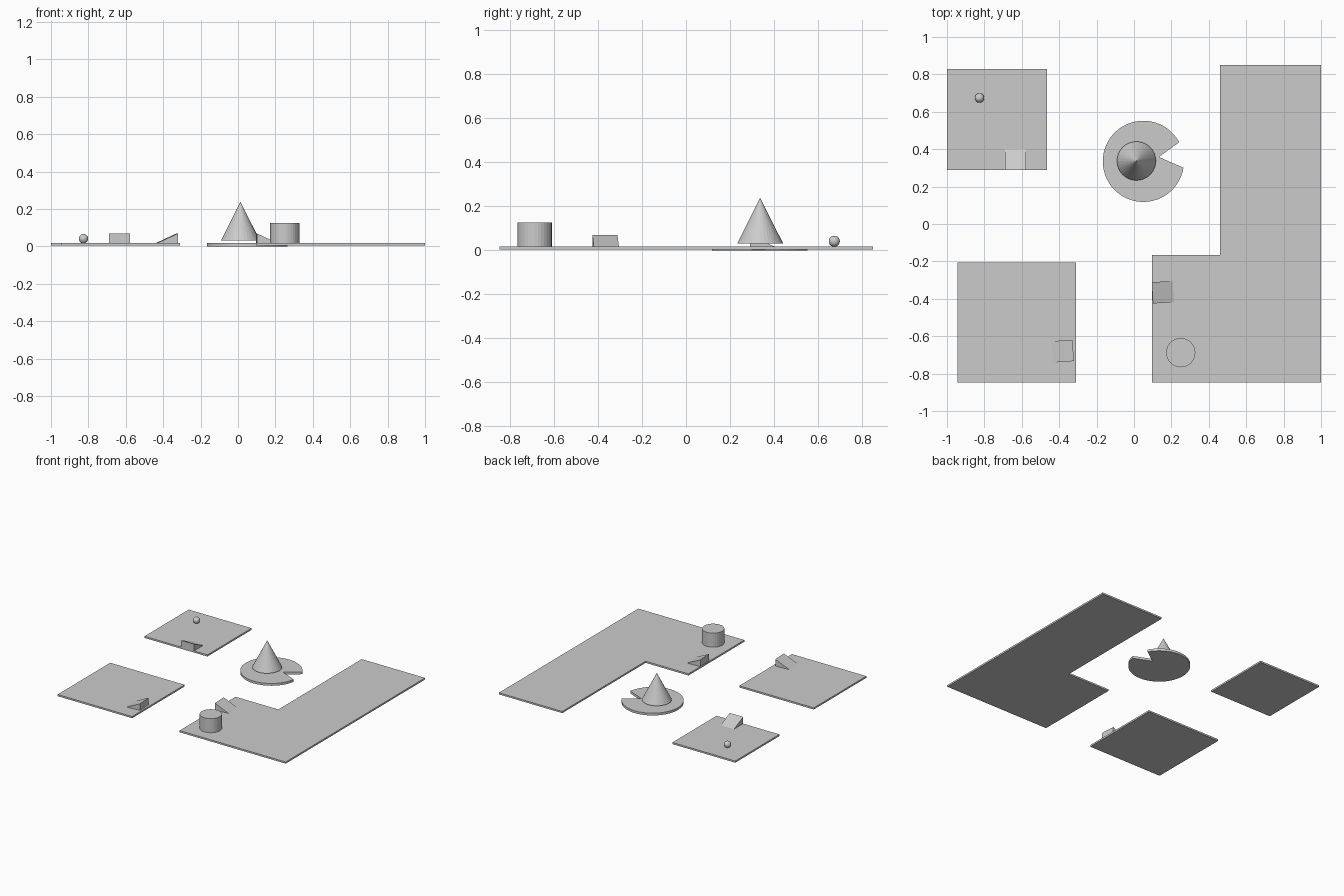
import bpy, bmesh, math
from mathutils import Matrix

if "Cube" in bpy.data.objects:
    bpy.data.objects.remove(bpy.data.objects["Cube"])

SLAB_BOTTOM, SLAB_TOP = 0.004, 0.017


def add_object(name, bm):
    bmesh.ops.recalc_face_normals(bm, faces=bm.faces)
    mesh = bpy.data.meshes.new(name)
    bm.to_mesh(mesh)
    bm.free()
    obj = bpy.data.objects.new(name, mesh)
    bpy.context.collection.objects.link(obj)
    return obj


def prism(name, outline, z0, z1):
    """Extrude a flat xy outline from z0 to z1."""
    bm = bmesh.new()
    face = bm.faces.new([bm.verts.new((x, y, z0)) for x, y in outline])
    new = bmesh.ops.extrude_face_region(bm, geom=[face])["geom"]
    verts = [g for g in new if isinstance(g, bmesh.types.BMVert)]
    bmesh.ops.translate(bm, verts=verts, vec=(0, 0, z1 - z0))
    return add_object(name, bm)


def rectangle(x0, y0, x1, y1):
    return [(x0, y0), (x1, y0), (x1, y1), (x0, y1)]


def round_part(name, r_bottom, r_top, x, y, z0, z1):
    bm = bmesh.new()
    bmesh.ops.create_cone(bm, cap_ends=True, segments=32, radius1=r_bottom,
                          radius2=r_top, depth=z1 - z0)
    obj = add_object(name, bm)
    obj.location = (x, y, (z0 + z1) / 2)
    return obj


def ramp(name, x, y, degrees, length=0.114, width=0.114, height=0.053):
    """Wedge with its tall face at local +x, centred on its footprint."""
    bm = bmesh.new()
    profile = [(-length / 2, 0), (length / 2, 0), (length / 2, height)]
    rows = [[bm.verts.new((px, s * width / 2, pz)) for px, pz in profile]
            for s in (-1, 1)]
    bm.faces.new(rows[0])
    bm.faces.new(rows[1])
    for i in range(3):
        j = (i + 1) % 3
        bm.faces.new((rows[0][i], rows[0][j], rows[1][j], rows[1][i]))
    bm.transform(Matrix.Translation((x, y, SLAB_TOP - 0.001))
                 @ Matrix.Rotation(math.radians(degrees), 4, 'Z'))
    return add_object(name, bm)


# Flat platforms
prism("back_square_platform", rectangle(-1.0, 0.29, -0.464, 0.828), SLAB_BOTTOM, SLAB_TOP)
prism("front_square_platform", rectangle(-0.945, -0.847, -0.31, -0.207), SLAB_BOTTOM, SLAB_TOP)
prism("l_shaped_platform", [(0.095, -0.847), (1.0, -0.847), (1.0, 0.85), (0.46, 0.85),
                            (0.46, -0.165), (0.095, -0.165)], SLAB_BOTTOM, SLAB_TOP)

# Round platform with a triangular notch
arc = [math.radians(28 + 323 * i / 58) for i in range(59)]
disc = [(0.05 + 0.217 * math.cos(a), 0.335 + 0.217 * math.sin(a)) for a in arc]
prism("notched_round_platform", disc + [(0.133, 0.358)], 0.0, 0.018)

# Ramps up to the platform edges
ramp("back_ramp", -0.634, 0.347, -90)
ramp("front_ramp", -0.382, -0.68, 4)
ramp("l_platform_ramp", 0.155, -0.365, 183)

# Standing shapes
round_part("goal_cone", 0.104, 0.0, 0.013, 0.337, 0.032, 0.238)
round_part("cylinder_pillar", 0.078, 0.078, 0.25, -0.688, SLAB_TOP - 0.001, 0.126)

# Small ball
bm = bmesh.new()
bmesh.ops.create_uvsphere(bm, u_segments=32, v_segments=16, radius=0.025)
ball = add_object("ball", bm)
ball.location = (-0.826, 0.674, 0.041)
for poly in ball.data.polygons:
    poly.use_smooth = True
